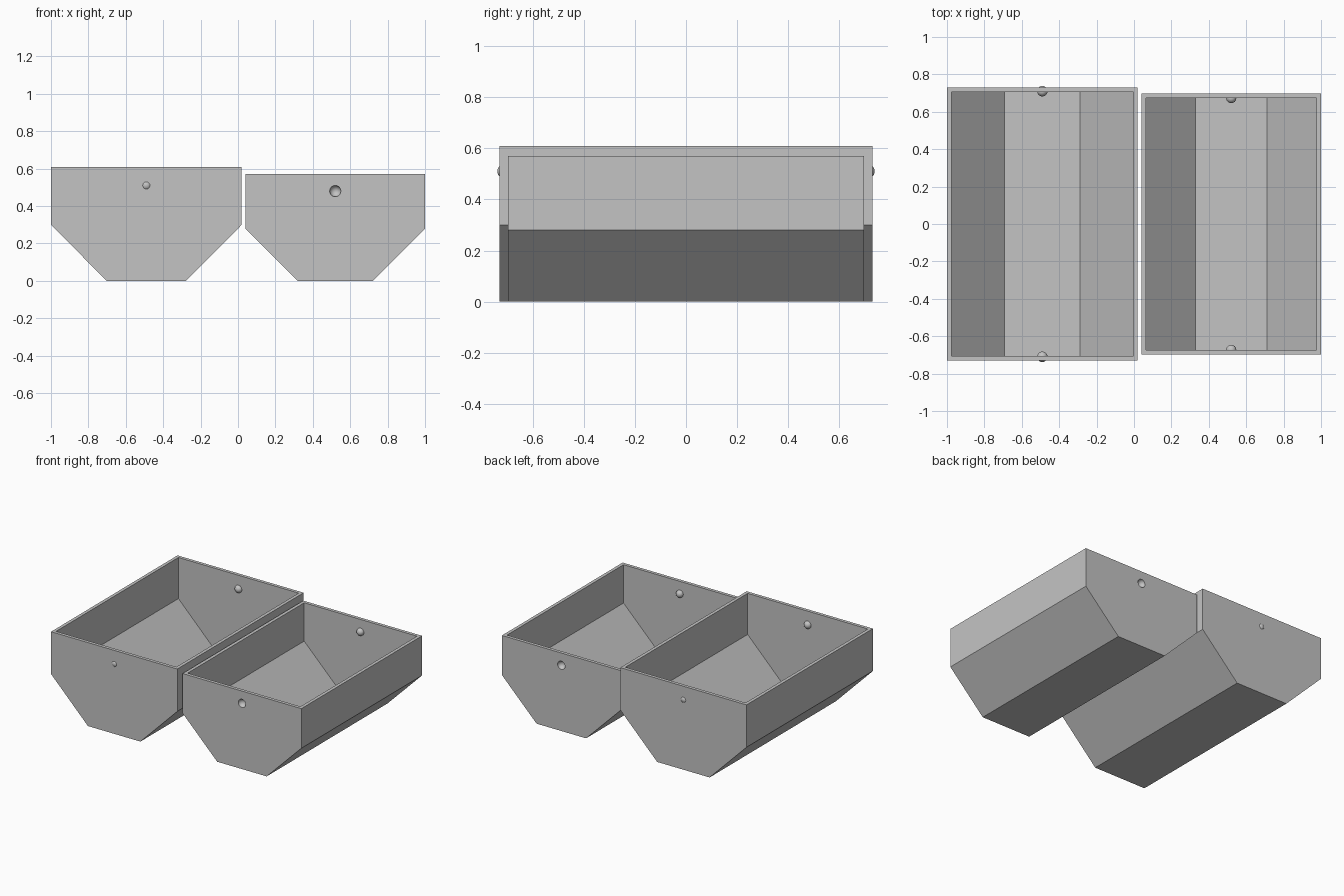
import bpy, bmesh, math
from mathutils import Vector

if "Cube" in bpy.data.objects:
    bpy.data.objects.remove(bpy.data.objects["Cube"])

grey = bpy.data.materials.new("light grey")
grey.diffuse_color = (0.55, 0.55, 0.55, 1)
grey.use_nodes = True
grey.node_tree.nodes["Principled BSDF"].inputs["Base Color"].default_value = grey.diffuse_color
WALL = 0.024


def section(cx, half, foot, shoulder, top, inset):
    """Hopper cross-section, inset by the wall thickness but open at the top."""
    k = inset * math.tan(math.radians(22.5))
    h, f = half - inset, foot - k
    return [(cx - f, inset), (cx + f, inset), (cx + h, shoulder + k),
            (cx + h, top), (cx - h, top), (cx - h, shoulder + k)]


def bin_solid(name, cx, half, foot, shoulder, top, depth):
    """Open bin with an even wall all round."""
    bm = bmesh.new()
    rims = []
    for inset in (0, WALL):
        pts = section(cx, half, foot, shoulder, top, inset)
        d = depth - inset
        front, back = ([bm.verts.new((x, y, z)) for x, z in pts] for y in (-d, d))
        bm.faces.new(front)
        bm.faces.new(back)
        for i in range(6):
            if i != 3:  # leave the mouth open
                j = (i + 1) % 6
                bm.faces.new((front[i], front[j], back[j], back[i]))
        rims.append((front[3], back[3], back[4], front[4]))
    for i in range(4):  # rim joining outer and inner shells
        j = (i + 1) % 4
        bm.faces.new((rims[0][i], rims[0][j], rims[1][j], rims[1][i]))
    bmesh.ops.recalc_face_normals(bm, faces=bm.faces)
    mesh = bpy.data.meshes.new(name)
    bm.to_mesh(mesh)
    bm.free()
    mesh.materials.append(grey)
    obj = bpy.data.objects.new(name, mesh)
    bpy.context.collection.objects.link(obj)
    return obj


def ball_boolean(obj, loc, radius, operation):
    """Add or cut a small ball on a wall."""
    bpy.ops.mesh.primitive_uv_sphere_add(segments=24, ring_count=14, radius=radius, location=loc)
    ball = bpy.context.object
    ball.data.materials.append(grey)
    bpy.context.view_layer.update()
    mod = obj.modifiers.new("ball", "BOOLEAN")
    mod.operation, mod.solver, mod.object = operation, "EXACT", ball
    bpy.context.view_layer.objects.active = obj
    bpy.ops.object.modifier_apply(modifier=mod.name)
    bpy.data.objects.remove(ball)


def finish(obj):
    bpy.ops.object.select_all(action="DESELECT")
    obj.select_set(True)
    bpy.context.view_layer.objects.active = obj
    bpy.ops.object.shade_smooth_by_angle(angle=math.radians(30))


# large outer bin with locking bumps on its inner end walls
large = bin_solid("large_bin", -0.49, 0.51, 0.212, 0.30, 0.61, 0.73)
for s in (-1, 1):
    ball_boolean(large, (-0.49, s * (0.73 - WALL + 0.004), 0.51), 0.028, "UNION")
finish(large)

# small nesting bin: bumps inside, matching dimples outside
small = bin_solid("small_bin", 0.52, 0.48, 0.20, 0.28, 0.57, 0.697)
for s in (-1, 1):
    ball_boolean(small, (0.52, s * (0.697 - WALL), 0.48), 0.027, "UNION")
    ball_boolean(small, (0.52, s * 0.698, 0.48), 0.03, "DIFFERENCE")
finish(small)
